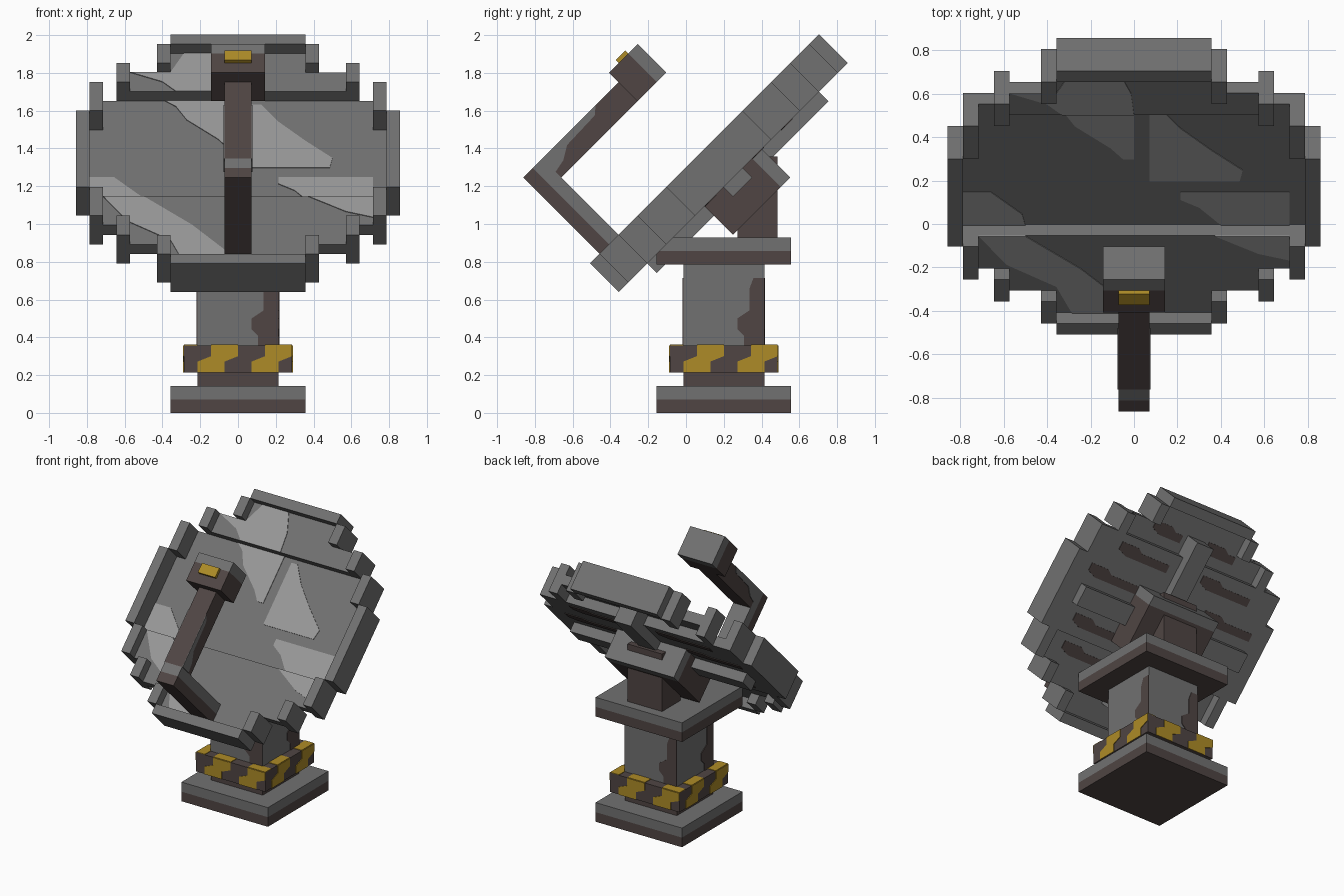
import bpy, bmesh
from math import pi
from mathutils import Matrix, Vector

if "Cube" in bpy.data.objects:
    bpy.data.objects.remove(bpy.data.objects["Cube"])

P = 1 / 14            # one block unit
THIN = 0.06           # plate thickness in block units


def material(name, r, g, b):
    m = bpy.data.materials.new(name)
    m.use_nodes = True
    m.diffuse_color = (r, g, b, 1)
    m.node_tree.nodes["Principled BSDF"].inputs["Base Color"].default_value = (r, g, b, 1)
    return m


GREY = material("steel grey", 0.165, 0.165, 0.165)
LIGHT = material("pale grey", 0.31, 0.31, 0.31)
BROWN = material("dark brown", 0.08, 0.06, 0.057)
YELLOW = material("warning yellow", 0.42, 0.26, 0.02)

# Upright frame for the pedestal, tilted frame (across, up the dish, out of the dish) for the rest
STAND = Matrix.Translation((0, 0.2, 0)) @ Matrix.Scale(P, 4)
DISH = Matrix.Translation((0, -0.357, 0.64)) @ Matrix.Rotation(pi / 4, 4, 'X') @ Matrix.Scale(P, 4)


def finish(name, bm, mat, frame):
    bm.transform(frame)
    bmesh.ops.recalc_face_normals(bm, faces=bm.faces)
    me = bpy.data.meshes.new(name)
    bm.to_mesh(me)
    bm.free()
    me.materials.append(mat)
    bpy.context.collection.objects.link(bpy.data.objects.new(name, me))


def box(name, x, y, z, mat, frame):
    bm = bmesh.new()
    bmesh.ops.create_cube(bm, size=1)
    for v in bm.verts:
        v.co = Vector([r[0] if c < 0 else r[1] for c, r in zip(v.co, (x, y, z))])
    finish(name, bm, mat, frame)


def plate(name, pts, mat, frame, thick=THIN):
    bm = bmesh.new()
    face = bm.faces.new([bm.verts.new((a, b, 0)) for a, b in pts])
    new = bmesh.ops.extrude_face_region(bm, geom=[face])["geom"]
    for v in new:
        if isinstance(v, bmesh.types.BMVert):
            v.co.z += thick
    finish(name, bm, mat, frame)


def rect(a, b, c, d):
    return [(a, c), (b, c), (b, d), (a, d)]


def side(k, half):
    """Frame of one pedestal wall: x along the wall, y up, z outward."""
    return (STAND @ Matrix.Rotation(k * pi / 2, 4, 'Z')
            @ Matrix.Translation((0, -half, 0)) @ Matrix.Rotation(pi / 2, 4, 'X'))


# Pedestal: two-tone plates, column, band and neck
for name, z in (("base", 0), ("top_plate", 11)):
    box(name + "_lower", (-5, 5), (-5, 5), (z, z + 1), BROWN, STAND)
    box(name + "_upper", (-5, 5), (-5, 5), (z + 1, z + 2), GREY, STAND)
box("column_foot", (-3, 3), (-3, 3), (2, 3), BROWN, STAND)
box("column", (-3, 3), (-3, 3), (5, 11), GREY, STAND)
box("band", (-4, 4), (-4, 4), (3, 5), BROWN, STAND)
box("neck", (-2, 2), (1, 4), (13, 19), BROWN, STAND)
rust = [(3, 5), (3, 10), (2.2, 10), (1.9, 9.2), (1.9, 7.6), (1, 7), (1, 6.2), (1.5, 5.7), (1.5, 5)]
for k in range(4):
    plate("column_rust", rust, BROWN, side(k, 3))
    for x in (-3, 1):
        stripe = [(x, 3), (x + 2, 3), (x + 2, 3.8), (x + 3, 4.2), (x + 3, 5),
                  (x + 1, 5), (x + 1, 4.2), (x, 3.8)]
        plate("band_stripe", stripe, YELLOW, side(k, 4))
    # Yellow patches on the band's upper ledge
    ledge = STAND @ Matrix.Rotation(k * pi / 2, 4, 'Z') @ Matrix.Translation((0, 0, 5))
    for x in (-2, 2):
        plate("ledge_stripe", rect(x, x + 2, -4, -3), YELLOW, ledge)

# Dish rim: stepped blocks, mirrored left-right and top-bottom
box("rim_top", (-5, 5), (23, 24), (0, 3), GREY, DISH)
box("rim_bottom", (-5, 5), (0, 1), (0, 3), GREY, DISH)
for s in (1, -1):
    for x, u0, u1 in ((5, 21, 23), (8, 19, 21), (10, 16, 19)):
        xs = sorted((s * x, s * (x + 1)))
        box("rim_upper_step", xs, (u0, u1), (0, 3), GREY, DISH)
        box("rim_lower_step", xs, (24 - u1, 24 - u0), (0, 3), GREY, DISH)
    box("rim_side", sorted((s * 11, s * 12)), (8, 16), (0, 3), GREY, DISH)

# Dish skin: recessed centre and raised upper and lower panels
def stepped_panel(name, rows, n):
    outline = []
    for w, u0, u1 in rows:
        outline += [(w, u0), (w, u1)]
    outline += [(-w, u) for w, u in reversed(outline)]
    plate(name, outline, GREY, DISH @ Matrix.Translation((0, 0, n)), 1)


stepped_panel("centre_panel", ((11, 8, 16), (10, 16, 19)), 0)
stepped_panel("lower_panel", ((5, 1, 3), (8, 3, 5), (10, 5, 8)), 1)
stepped_panel("upper_panel", ((8, 19, 21), (5, 21, 23)), 1)

# Pale glints on the dish face
glints = (
    (2, [(-8, 21), (-5, 21), (-4, 23), (-1, 23), (-.2, 21), (0, 19), (-4.6, 19), (-5.6, 20)]),
    (1, [(-5.4, 19), (0, 19), (0, 14), (-.7, 14), (-1.5, 15), (-3.8, 17), (-4.6, 18.4)]),
    (1, [(1, 18.6), (1.7, 18.6), (3, 16.8), (5, 14.8), (7, 13), (6.8, 12), (1, 12)]),
    (1, [(3, 11), (10, 11), (10, 8), (5.6, 8), (4.2, 9.6), (3, 10.3)]),
    (2, [(5.2, 8), (10, 8), (10, 5.8), (8, 6.4)]),
    (1, [(-11, 11), (-9.2, 11), (-7.2, 9), (-7, 8), (-11, 8)]),
    (2, [(-10, 8), (-7, 8), (-3.4, 5), (-1, 2.4), (-1, 1), (-4, 1), (-5, 3.4), (-8.2, 5.4)]),
)
for n, pts in glints:
    plate("dish_glint", pts, LIGHT, DISH @ Matrix.Translation((0, 0, n)))

# Back of the dish: ribs, bracket and worn streaks
box("upright_rib", (-1, 1), (3, 21), (-1, 0), GREY, DISH)
box("upper_rib_backing", (-1, 1), (19, 21), (0, 1), GREY, DISH)
box("lower_rib_backing", (-1, 1), (3, 8), (0, 1), GREY, DISH)
box("cross_rib", (-10, 10), (11, 13), (-1, 0), GREY, DISH)
box("bracket", (-4, 4), (9, 14), (-3, 0), BROWN, DISH)
box("bracket_cap", (-4, 4), (14, 15), (-3, 0), GREY, DISH)
for s in (1, -1):
    for a, b, u, n in ((2, 8, 17, 0), (4, 10, 14, 0), (3, 9, 9, 0), (3, 8, 6, 1), (1.5, 5, 20, 1)):
        a, b = sorted((s * a, s * b))
        streak = [(a, u), (b - 1, u), (b, u + .4), (b, u + 1.2), (b - 2, u + 1.2),
                  (b - 2.6, u + .8), (a, u + .8)]
        plate("back_streak", streak, BROWN, DISH @ Matrix.Translation((0, 0, n - THIN)))

# Feed arm: two-tone lower boom, upright boom, head and lamp
box("boom_outer", (-1, 1), (1, 2), (2, 11), BROWN, DISH)
box("boom_inner", (-1, 1), (2, 3), (2, 11), GREY, DISH)
box("upright_boom", (-1, 1), (3, 11), (9, 11), BROWN, DISH)
wear = [(3, 9.6), (4, 9.8), (5, 10.4), (8, 10.5), (8.6, 11), (3, 11)]
for x in (-1 - THIN, 1):
    turn = Matrix(((0, 0, 1, x), (1, 0, 0, 0), (0, 1, 0, 0), (0, 0, 0, 1)))
    plate("boom_wear", wear, GREY, DISH @ turn)
box("head", (-2, 2), (11, 13), (9, 12), BROWN, DISH)
box("head_cap", (-2, 2), (13, 14), (9, 12), GREY, DISH)
box("lamp", (-1, 1), (12, 13), (12, 12.3), YELLOW, DISH)
